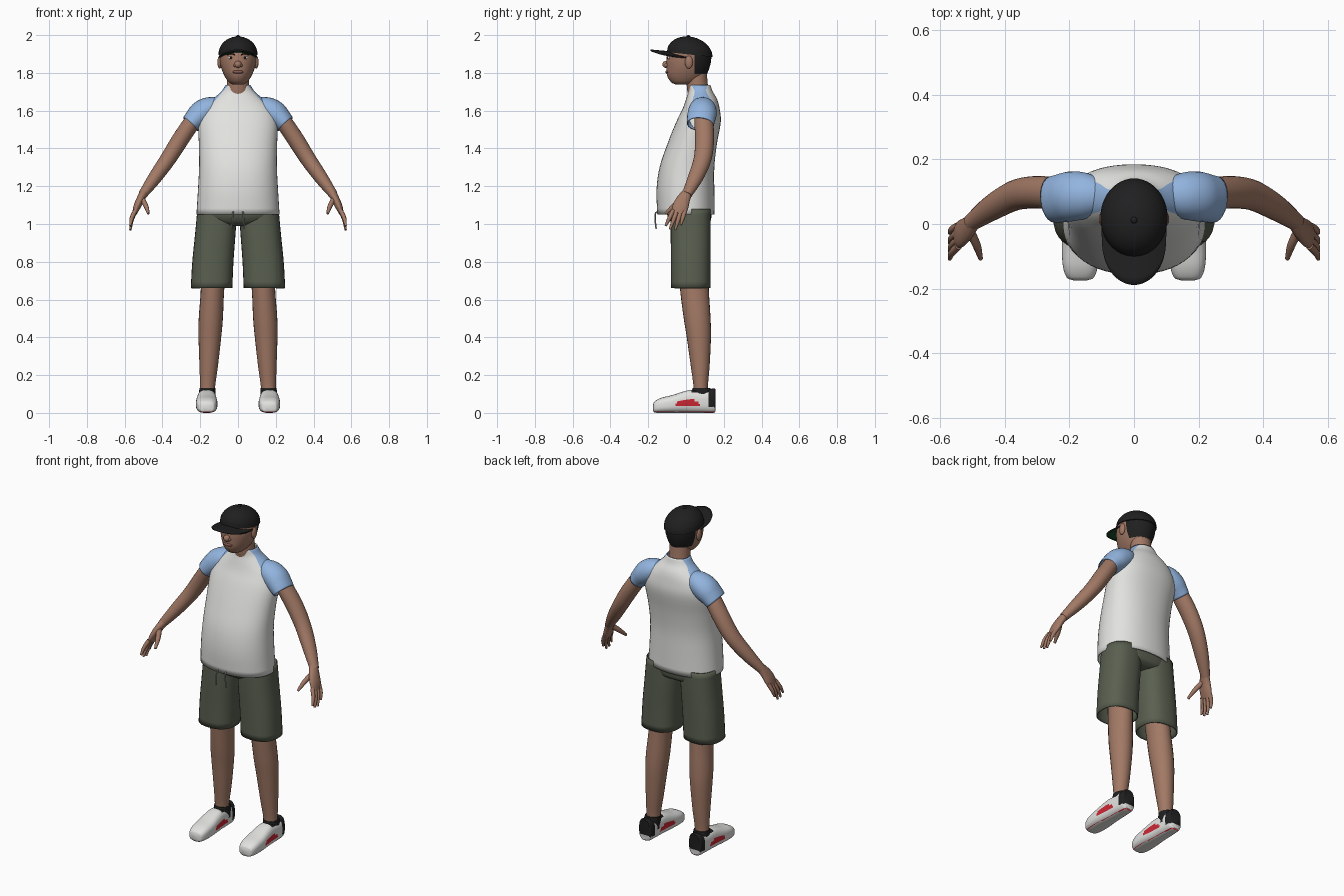
import bpy
import bmesh
from math import sin, cos, tau, radians
from mathutils import Vector, Matrix

old = bpy.data.objects.get("Cube")
if old:
    bpy.data.objects.remove(old)


def material(name, r, g, b):
    mat = bpy.data.materials.new(name)
    mat.use_nodes = True
    mat.diffuse_color = (r, g, b, 1)
    bsdf = mat.node_tree.nodes["Principled BSDF"]
    bsdf.inputs["Base Color"].default_value = (r, g, b, 1)
    bsdf.inputs["Roughness"].default_value = 0.8
    return mat


skin = material("skin", 0.36, 0.19, 0.13)
lip = material("lip", 0.24, 0.10, 0.08)
white = material("white cloth", 0.76, 0.76, 0.74)
blue = material("sleeve blue", 0.29, 0.46, 0.74)
olive = material("shorts olive", 0.10, 0.115, 0.08)
black = material("black", 0.014, 0.014, 0.015)
green = material("brim green", 0.01, 0.08, 0.025)
red = material("shoe red", 0.60, 0.02, 0.035)
grey = material("cord grey", 0.35, 0.35, 0.33)


def finish(bm, name, mats, mirror=False, thickness=0, cuts=(), rule=None):
    """Cut clean colour borders, colour faces by rule and make the object."""
    for co, no in cuts:
        geom = bm.verts[:] + bm.edges[:] + bm.faces[:]
        bmesh.ops.bisect_plane(bm, geom=geom, dist=1e-5, plane_co=co, plane_no=no)
    bm.normal_update()
    if rule:
        for face in bm.faces:
            face.material_index = rule(face.calc_center_median(), face.normal)
    mesh = bpy.data.meshes.new(name)
    bm.to_mesh(mesh)
    bm.free()
    obj = bpy.data.objects.new(name, mesh)
    bpy.context.collection.objects.link(obj)
    for mat in mats:
        mesh.materials.append(mat)
    bpy.ops.object.select_all(action="DESELECT")
    obj.select_set(True)
    bpy.context.view_layer.objects.active = obj
    bpy.ops.object.shade_smooth_by_angle(angle=radians(40))
    if thickness:
        solid = obj.modifiers.new("Thickness", "SOLIDIFY")
        solid.thickness = thickness
        solid.material_offset = len(mats) - 1 if name == "cap_brim" else 0
    if mirror:
        obj.modifiers.new("Mirror", "MIRROR")
    return obj


def smooth_path(rings, steps):
    """Catmull-Rom interpolation through rings of (x, y, z, a, b)."""
    pts = [Vector(r) for r in rings]
    pts = [pts[0] * 2 - pts[1]] + pts + [pts[-1] * 2 - pts[-2]]
    out = []
    for p, q, r, s in zip(pts, pts[1:], pts[2:], pts[3:]):
        for i in range(steps):
            t = i / steps
            out.append(q + (r - p) * (t / 2) + (p * 2 - q * 5 + r * 4 - s) * (t * t / 2)
                       + (q * 3 - p - r * 3 + s) * (t ** 3 / 2))
    return out + [pts[-2]]


def loft(name, rings, mats, axis=None, seg=24, steps=4, power=2.0, cap=True, **kw):
    """Skin superellipse rings; b is the half width in x, a the other one."""
    path = smooth_path(rings, steps)
    bm = bmesh.new()
    loops = []
    for i, r in enumerate(path):
        centre, a, b = Vector(r[:3]), r[3], r[4]
        if axis == "Z":
            u, v = Vector((0, 1, 0)), Vector((1, 0, 0))
        elif axis == "Y":
            u, v = Vector((0, 0, 1)), Vector((1, 0, 0))
        else:
            ahead, behind = path[min(i + 1, len(path) - 1)], path[max(i - 1, 0)]
            t = Vector((ahead - behind)[:3]).normalized()
            u = Vector((0, 1, 0))
            u = (u - t * u.dot(t)).normalized()
            v = t.cross(u)
        loop = []
        for k in range(seg):
            c, s = cos(tau * k / seg), sin(tau * k / seg)
            c = abs(c) ** (2 / power) * (1 if c > 0 else -1)
            s = abs(s) ** (2 / power) * (1 if s > 0 else -1)
            loop.append(bm.verts.new(centre + u * (a * c) + v * (b * s)))
        loops.append(loop)
    for lo, hi in zip(loops, loops[1:]):
        for k in range(seg):
            n = (k + 1) % seg
            bm.faces.new((lo[k], lo[n], hi[n], hi[k]))
    if cap:
        bm.faces.new(loops[0])
        bm.faces.new(loops[-1])
    bmesh.ops.recalc_face_normals(bm, faces=bm.faces)
    return finish(bm, name, mats, **kw)


def body(name, rows, mats, **kw):
    """Horizontal rings from rows of (z, half width, front y, back y)."""
    rings = [(0, (f + k) / 2, z, (k - f) / 2, w) for z, w, f, k in rows]
    return loft(name, rings, mats, axis="Z", seg=48, **kw)


def ball(name, centre, size, mat, mirror=False):
    bm = bmesh.new()
    bmesh.ops.create_uvsphere(bm, u_segments=20, v_segments=12, radius=1,
                              matrix=Matrix.LocRotScale(Vector(centre), None, Vector(size)))
    return finish(bm, name, [mat], mirror)


# Shirt, with the raglan panels cut along slanted planes
slope = 1.17
body("shirt", [(1.05, .22, -.152, .152), (1.18, .212, -.156, .15), (1.3, .206, -.14, .15),
               (1.42, .207, -.1, .163), (1.54, .21, -.052, .184), (1.61, .185, -.018, .178),
               (1.66, .135, .0, .165), (1.7, .09, .012, .142), (1.735, .066, .012, .13)],
     [white, blue], power=2.2, cap=False, thickness=.006,
     cuts=[((s * .09, 0, 1.69), (s * slope, 0, 1)) for s in (-1, 1)],
     rule=lambda c, n: int(c.z + slope * abs(c.x) > 1.69 + slope * .09))
loft("sleeves", [(.09, .088, 1.645, .04, .03), (.14, .088, 1.617, .068, .06),
                 (.19, .086, 1.587, .077, .068), (.225, .08, 1.556, .075, .06),
                 (.252, .076, 1.528, .072, .052)],
     [blue], cap=False, mirror=True, thickness=.005)

# Arms and hands
loft("arms", [(.2, .09, 1.6, .045, .04), (.25, .095, 1.53, .05, .044), (.31, .098, 1.44, .05, .045),
              (.37, .088, 1.345, .047, .042), (.44, .05, 1.245, .04, .036),
              (.505, .004, 1.155, .027, .024)], [skin], mirror=True)
loft("palms", [(.495, .01, 1.17, .025, .023), (.517, -.014, 1.13, .036, .021),
               (.535, -.03, 1.09, .042, .019), (.548, -.04, 1.055, .036, .012)],
     [skin], mirror=True)
for i, (tip_y, tip_z) in enumerate([(-.108, .99), (-.085, .972), (-.058, .968), (-.028, .995)]):
    base = Vector((.543, -.068 + .021 * i, 1.072))
    tip = Vector((.57, tip_y, tip_z))
    mid = base.lerp(tip, .5) + Vector((.006, 0, 0))
    loft(f"fingers_{i + 1}", [(*base, .012, .012), (*mid, .011, .011), (*tip, .006, .006)],
         [skin], seg=10, mirror=True)
loft("thumbs", [(.508, -.02, 1.135, .016, .014), (.487, -.065, 1.095, .014, .013),
                (.474, -.108, 1.055, .007, .007)], [skin], seg=10, mirror=True)

# Shorts with drawstrings
loft("shorts_legs", [(.14, .025, .66, .105, .11), (.133, .025, .8, .105, .109),
                     (.12, .025, .95, .106, .107), (.11, .025, 1.08, .105, .105)],
     [olive], axis="Z", seg=32, power=2.4, cap=False, mirror=True, thickness=.006)
body("shorts_waist", [(.99, .1, -.05, .1), (1.01, .17, -.08, .128), (1.05, .2, -.1, .135),
                      (1.1, .2, -.1, .135)], [olive], power=2.5)
loft("drawstrings", [(.022, -.13, 1.06, .004, .004), (.027, -.16, 1.06, .004, .004),
                     (.03, -.163, 1.02, .004, .004), (.034, -.158, .975, .004, .004)],
     [grey], seg=8, mirror=True)

# Legs and socks
loft("legs", [(.125, .035, .82, .08, .068), (.135, .045, .65, .076, .062),
              (.144, .059, .5, .071, .064), (.149, .068, .4, .064, .06),
              (.155, .075, .25, .05, .049), (.161, .078, .14, .038, .04),
              (.162, .08, .07, .038, .04)], [skin], axis="Z", mirror=True)
loft("socks", [(.163, .085, .06, .06, .045), (.163, .085, .11, .056, .043),
               (.162, .082, .132, .046, .042)], [black], axis="Z", mirror=True)


# Shoes: black heel, red sole edge and a red half-round side panel
def shoe_colour(c, n):
    if c.z < .007 and n.z > -.9:
        return 2
    if c.y > .12 and c.z > .03 or c.y > .03 and c.z > .108:
        return 1
    panel = ((c.y - .01) / .068) ** 2 + ((c.z - .036) / .036) ** 2 < 1
    return 2 if panel and c.z > .036 and abs(n.x) > .4 else 0


shoe_rows = [(-.174, .022, .01, .045), (-.165, .042, .002, .062), (-.13, .054, 0, .08),
             (-.07, .057, 0, .095), (-.01, .053, 0, .114), (.03, .05, 0, .122),
             (.09, .047, 0, .118), (.145, .042, 0, .13), (.156, .032, .008, .125)]
loft("shoes", [(.166, y, (lo + hi) / 2, (hi - lo) / 2, w) for y, w, lo, hi in shoe_rows],
     [white, black, red], axis="Y", seg=64, steps=8, power=2.8, mirror=True,
     cuts=[((0, .12, 0), (0, 1, 0)), ((0, 0, .036), (0, 0, 1)), ((0, 0, .007), (0, 0, 1))],
     rule=shoe_colour)

# Neck and head, with cropped hair at the back
body("neck", [(1.66, .07, .015, .135), (1.72, .06, .005, .118), (1.8, .058, .0, .11)], [skin])
body("head", [(1.738, .028, -.055, .02), (1.752, .05, -.08, .065), (1.785, .072, -.1, .105),
              (1.83, .09, -.104, .125), (1.88, .098, -.103, .134), (1.93, .092, -.09, .125),
              (1.965, .06, -.05, .09)], [skin, black],
     cuts=[((0, .045, 0), (0, 1, 0)), ((0, 0, 1.795), (0, 0, 1))],
     rule=lambda c, n: int(c.y > .045 and c.z > 1.795))
ball("ears", (.097, .015, 1.857), (.012, .021, .034), skin, mirror=True)
ball("nose", (0, -.106, 1.845), (.019, .019, .019), skin)
ball("nostrils", (.014, -.104, 1.84), (.01, .011, .01), skin, mirror=True)
ball("lips", (0, -.097, 1.805), (.03, .013, .009), lip)
ball("eyes", (.037, -.089, 1.88), (.014, .008, .008), white, mirror=True)
ball("pupils", (.037, -.095, 1.88), (.005, .004, .006), black, mirror=True)
loft("eyebrows", [(.016, -.1, 1.896, .003, .003), (.038, -.096, 1.902, .004, .004),
                  (.058, -.082, 1.896, .003, .003)], [black], seg=8, mirror=True)

# Cap: tilted dome, button and curved brim with a green underside
dome_rows = [(.02, radians(d)) for d in (0, 18, 36, 54, 70, 82, 88)]
dome = body("cap_dome", [(1.897 + .095 * sin(t), .104 * cos(t), y - .121 * cos(t), y + .121 * cos(t))
                         for y, t in dome_rows], [black])
for vert in dome.data.vertices:
    vert.co.z -= .11 * (vert.co.y - .02)
ball("cap_button", (0, .012, 1.993), (.01, .01, .007), black)

bm = bmesh.new()
across, along = 24, 8
grid = []
for i in range(across + 1):
    a = radians(-90 + 180 * i / across)
    x, reach = .1 * sin(a), -.03 - .158 * max(cos(a), 0) ** .8
    row = []
    for j in range(along + 1):
        y = reach * j / along
        z = 1.916 - .022 * (x / .1) ** 2 - .09 * (y + .1)
        row.append(bm.verts.new((x, y, z)))
    grid.append(row)
for left, right in zip(grid, grid[1:]):
    for j in range(along):
        bm.faces.new((left[j], left[j + 1], right[j + 1], right[j]))
finish(bm, "cap_brim", [black, green], thickness=.008)
